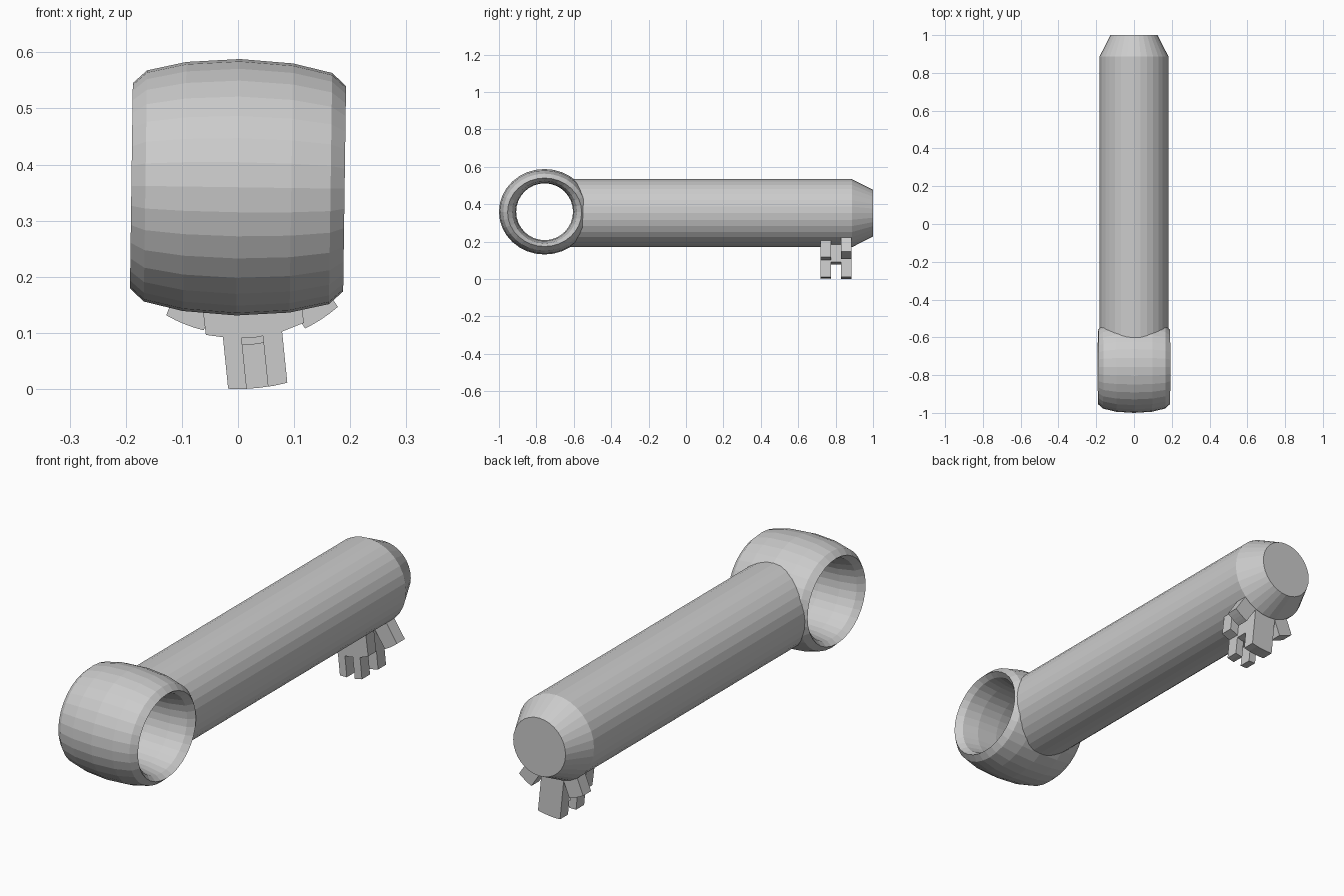
import bpy, bmesh, math
from mathutils import Matrix, Vector

if "Cube" in bpy.data.objects:
    bpy.data.objects.remove(bpy.data.objects["Cube"])

ZC = 0.352      # shaft axis height
RING_Y = -0.756  # ring centre
SEG = 32

grey = bpy.data.materials.new("plain grey")
grey.diffuse_color = (0.6, 0.6, 0.6, 1)
grey.use_nodes = True
grey.node_tree.nodes["Principled BSDF"].inputs["Base Color"].default_value = grey.diffuse_color


def finish(name, bm):
    bmesh.ops.recalc_face_normals(bm, faces=bm.faces)
    me = bpy.data.meshes.new(name)
    bm.to_mesh(me)
    bm.free()
    me.materials.append(grey)
    ob = bpy.data.objects.new(name, me)
    bpy.context.collection.objects.link(ob)
    return ob


def bridge(bm, a, b):
    for i in range(len(a)):
        j = (i + 1) % len(a)
        bm.faces.new((a[i], a[j], b[j], b[i]))


# Shaft: its hidden start follows the middle of the ring wall, its tip is chamfered
bm = bmesh.new()
angles = [2 * math.pi * i / SEG for i in range(SEG)]
loops = []
for r, y in ((0.182, None), (0.182, 0.887), (0.125, 1.0)):
    loop = []
    for a in angles:
        x, z = r * math.cos(a), r * math.sin(a)
        yy = RING_Y + math.sqrt(0.192 ** 2 - z * z) if y is None else y
        loop.append(bm.verts.new((x, yy, ZC + z)))
    loops.append(loop)
bridge(bm, loops[0], loops[1])
bridge(bm, loops[1], loops[2])
bm.faces.new(loops[2])
finish("shaft", bm)

# Ring handle: half profile (x, radius along y, radius along z), mirrored across x
outer = [(0, 0.244, 0.2285), (0.095, 0.238, 0.222), (0.165, 0.221, 0.206), (0.19, 0.198, 0.183)]
inner = [(0.165, 0.173, 0.167), (0.095, 0.157, 0.156), (0, 0.152, 0.152)]
half = outer + inner
profile = half + [(-x, ry, rz) for x, ry, rz in reversed(half[1:-1])]
bm = bmesh.new()
loops = [[bm.verts.new((x, ry * math.cos(a), rz * math.sin(a))) for a in angles]
         for x, ry, rz in profile]
for k in range(len(loops)):
    bridge(bm, loops[k], loops[(k + 1) % len(loops)])
ring = finish("ring_handle", bm)
ring.location = (0, RING_Y, 0.3595)
ring.rotation_euler = (0, math.radians(0.8), 0)


# Key bits: blocks hanging radially from the shaft with a curved lower end
def bit(name, deg, u0, u1, radius, y0, y1, steps=4):
    a = math.radians(deg)
    us = [u0 + (u1 - u0) * i / steps for i in range(steps + 1)]
    pts = [(u0, 0.14), *[(u, math.sqrt(radius ** 2 - u * u)) for u in us], (u1, 0.14)]
    bm = bmesh.new()
    sides = []
    for y in (y0, y1):
        sides.append([bm.verts.new((u * math.cos(a) + d * math.sin(a), y,
                                    ZC + u * math.sin(a) - d * math.cos(a))) for u, d in pts])
        bm.faces.new(sides[-1])
    bridge(bm, *sides)
    finish(name, bm)


Y0, Y1, Y2, Y3 = 0.72, 0.775, 0.83, 0.884
TILT = 5.8
bit("front_bit_shoulder", 7, -0.088, 0.088, 0.262, Y0, Y1)
bit("front_bit_prong_left", TILT, -0.053, -0.02, 0.352, Y0, Y1, 2)
bit("front_bit_prong_right", TILT, 0.018, 0.053, 0.352, Y0, Y1, 2)
bit("middle_bit", TILT, -0.053, 0.053, 0.274, Y1, Y2)
bit("rear_bit_centre", TILT, -0.053, 0.053, 0.352, Y2, Y3)
bit("rear_bit_left", -22, -0.036, 0.036, 0.255, Y2, Y3)
bit("rear_bit_right", 33.5, -0.035, 0.035, 0.272, Y2, Y3)
